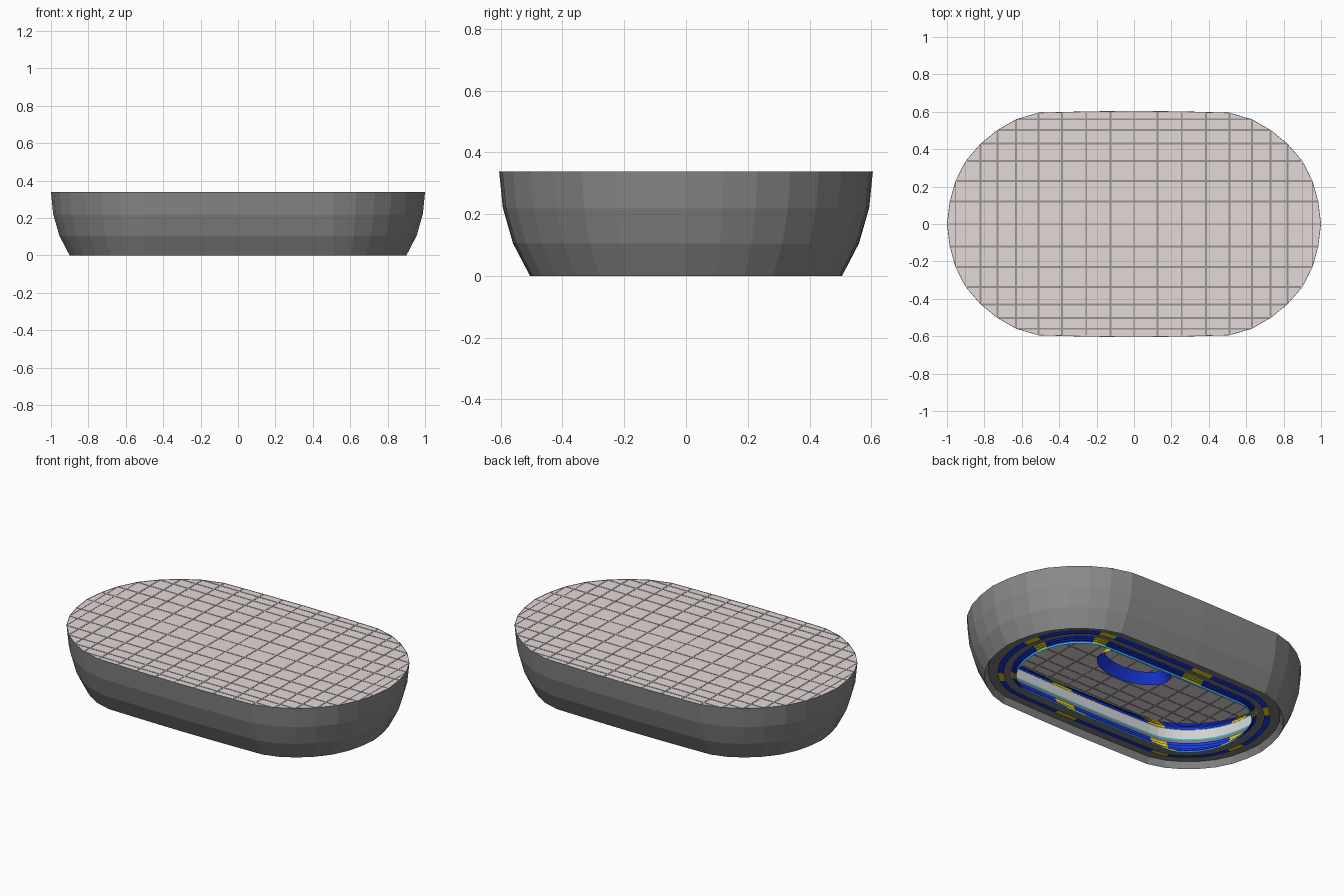
import bpy, bmesh, math
from mathutils import Vector

if "Cube" in bpy.data.objects:
    bpy.data.objects.remove(bpy.data.objects["Cube"])


def mat(name, r, g, b):
    m = bpy.data.materials.new(name)
    m.diffuse_color = (r, g, b, 1)
    m.use_nodes = True
    m.node_tree.nodes["Principled BSDF"].inputs["Base Color"].default_value = m.diffuse_color
    return m


SHELL = mat("shell grey", 0.25, 0.25, 0.25)
ROOF = mat("roof panel", 0.79, 0.69, 0.69)
BAR = mat("roof bar grey", 0.3, 0.31, 0.3)
BLUE = mat("seat blue", 0.01, 0.04, 0.75)
YELLOW = mat("aisle yellow", 0.8, 0.65, 0.01)
WHITE = mat("parapet white", 0.65, 0.65, 0.65)
CYAN = mat("trim cyan", 0.03, 0.5, 0.7)
DARK = mat("concourse grey", 0.2, 0.2, 0.2)

# Quarter of the roof outline, mirrored into a full loop
QUARTER = [(1, 0), (.985, .12), (.955, .23), (.9, .337), (.82, .43), (.73, .503),
           (.63, .56), (.51, .595), (.255, .602), (0, .605)]
half = QUARTER + [(-x, y) for x, y in reversed(QUARTER[:-1])]
OUTLINE = half + [(x, -y) for x, y in reversed(half[1:-1])]


def inset(loop, d):
    """Pull the outline in by d, keeping the straight sides their full length."""
    out = []
    for x, y in loop:
        e = max(0, abs(x) - .51) * (.49 - d) / .49
        out.append((math.copysign(min(abs(x), .51) + e, x), y * (.605 - d) / .605))
    return out


def resample(loop, n):
    """Spread n points evenly along a closed loop."""
    pts = [Vector(p) for p in loop] + [Vector(loop[0])]
    seg = [(b - a).length for a, b in zip(pts, pts[1:])]
    step, out, k, start = sum(seg) / n, [], 0, 0
    for i in range(n):
        s = i * step
        while s > start + seg[k]:
            start += seg[k]
            k += 1
        out.append(tuple(pts[k].lerp(pts[k + 1], (s - start) / seg[k])))
    return out


def finish(name, bm, mats):
    me = bpy.data.meshes.new(name)
    bm.to_mesh(me)
    bm.free()
    for m in mats:
        me.materials.append(m)
    ob = bpy.data.objects.new(name, me)
    bpy.context.collection.objects.link(ob)
    return ob


def loft(name, loop, profile, mats, rule=lambda row, col: 0):
    """Skin a band through (inset, height) steps around the loop."""
    bm = bmesh.new()
    rings = [[bm.verts.new((x, y, z)) for x, y in inset(loop, d)] for d, z in profile]
    n = len(loop)
    for r, (a, b) in enumerate(zip(rings, rings[1:])):
        for i in range(n):
            j = (i + 1) % n
            bm.faces.new((a[i], a[j], b[j], b[i])).material_index = rule(r, i)
    return finish(name, bm, mats)


# Outer shell and the underside of the stands
loft("outer_shell", OUTLINE, [(.1, 0), (.045, .105), (.012, .22), (0, .338)], [SHELL])
loft("stand_underside", OUTLINE, [(.255, .036), (.12, .036), (.1, 0)],
     [DARK, SHELL], lambda r, i: r)

# Flat roof
bm = bmesh.new()
bm.faces.new([bm.verts.new((x, y, .336)) for x, y in inset(OUTLINE, .001)])
finish("roof", bm, [ROOF])


def reach(v, axis):
    """Half length of the roof across the other axis at position v."""
    pts = sorted((p[axis], p[1 - axis]) for p in QUARTER)
    for (a, fa), (b, fb) in zip(pts, pts[1:]):
        if a <= v <= b:
            return fa + (fb - fa) * (v - a) / (b - a)


# Roof grid bars in both directions
bm = bmesh.new()
for axis, places in ((0, [0, .126, .255, .384, .51, .63, .73, .82, .9, .955]),
                     (1, [0, .12, .23, .337, .43, .503, .56])):
    for p in places:
        w = .005 if 0 < p < .85 else .002
        for s in ((1, -1) if p else (1,)):
            c, h = s * p, reach(p, axis) - .006
            box = bmesh.ops.create_cube(bm, size=1)["verts"]
            for v in box:
                t, u = v.co.x * 2 * w + c, v.co.y * 2 * h
                z = .336 + v.co.z * .0024
                v.co = (t, u, z) if axis == 0 else (u, t, z)
finish("roof_grid", bm, [BAR])

FINE = resample(OUTLINE, 80)


def aisle(row, col):
    return int((col - 1) % 10 < 2)


def tier(name, d0, z0, d1, z1, rows):
    """Stepped seating with yellow aisles."""
    prof = [(d0, z0)]
    for k in range(rows):
        z = z0 + (z1 - z0) * (k + 1) / rows
        prof += [(d0 + (d1 - d0) * k / rows, z), (d0 + (d1 - d0) * (k + 1) / rows, z)]
    loft(name, FINE, prof, [BLUE, YELLOW], aisle)


# Seating tiers, with a lower band under the middle stand
tier("front_seats", .28, .014, .25, .034, 3)
loft("lower_seat_band", FINE, [(.21, .026), (.175, .03)], [BLUE, YELLOW], aisle)
tier("middle_seats", .205, .038, .17, .12, 4)
tier("upper_seats", .16, .215, .08, .29, 6)

# Parapet with cyan trims, and front rail
loft("parapet", FINE, [(.17, .12), (.17, .142), (.17, .15), (.165, .21), (.16, .215)],
     [WHITE, CYAN, DARK], lambda r, i: (2, 1, 0, 1)[r])
loft("front_rail", FINE, [(.283, .006), (.28, .014)], [CYAN])

# Walkway joining the upper seats to the shell
loft("upper_walkway", FINE, [(.08, .29), (.025, .29)], [DARK])

# Hanging oval ring in the middle, flaring downwards
bm = bmesh.new()
N = 32
rings = []
for rx, ry, z in ((.235, .145, .193), (.23, .14, .2), (.19, .10, .25)):
    rings.append([bm.verts.new((rx * math.cos(t), ry * math.sin(t), z))
                  for t in (2 * math.pi * i / N for i in range(N))])
for r in range(2):
    for i in range(N):
        j = (i + 1) % N
        f = bm.faces.new((rings[r][i], rings[r][j], rings[r + 1][j], rings[r + 1][i]))
        f.material_index = int(i in (0, 1))
finish("hanging_ring", bm, [BLUE, YELLOW])
